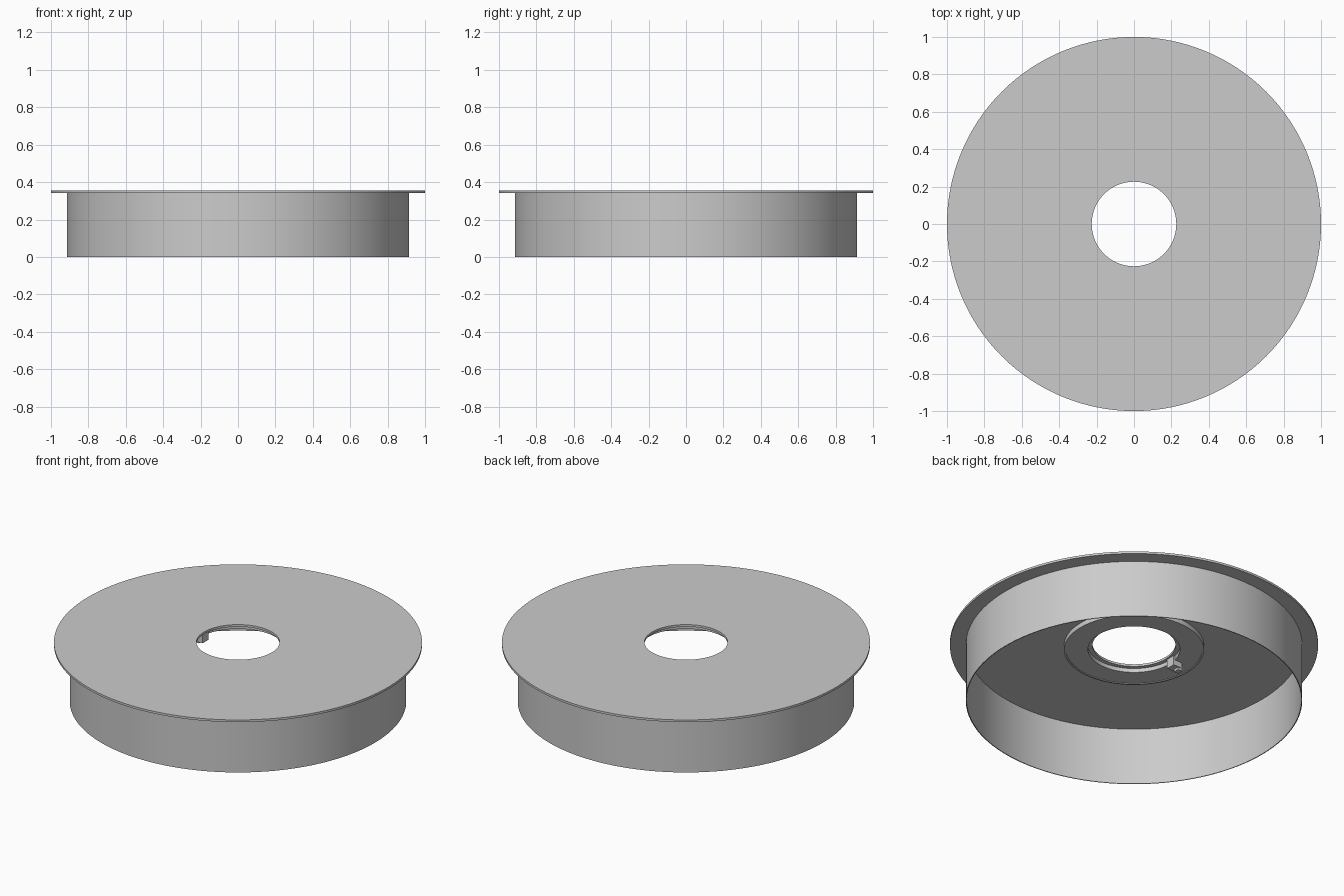
import bpy, bmesh, math

if "Cube" in bpy.data.objects:
    bpy.data.objects.remove(bpy.data.objects["Cube"])

SEGMENTS = 128


def lathe(name, profile):
    """Revolve a closed (radius, z) profile around the z axis."""
    bm = bmesh.new()
    rings = []
    for i in range(SEGMENTS):
        a = 2 * math.pi * i / SEGMENTS
        rings.append([bm.verts.new((r * math.cos(a), r * math.sin(a), z)) for r, z in profile])
    n = len(profile)
    for i in range(SEGMENTS):
        r0, r1 = rings[i], rings[(i + 1) % SEGMENTS]
        for j in range(n):
            k = (j + 1) % n
            bm.faces.new((r0[j], r1[j], r1[k], r0[k]))
    bmesh.ops.recalc_face_normals(bm, faces=bm.faces)
    return finish(name, bm)


def box(name, lo, hi):
    bm = bmesh.new()
    bmesh.ops.create_cube(bm, size=1)
    for v in bm.verts:
        v.co = [lo[i] + (v.co[i] + 0.5) * (hi[i] - lo[i]) for i in range(3)]
    return finish(name, bm)


def finish(name, bm):
    mesh = bpy.data.meshes.new(name)
    bm.to_mesh(mesh)
    bm.free()
    ob = bpy.data.objects.new(name, mesh)
    bpy.context.collection.objects.link(ob)
    bpy.ops.object.select_all(action='DESELECT')
    ob.select_set(True)
    bpy.context.view_layer.objects.active = ob
    bpy.ops.object.shade_smooth_by_angle(angle=math.radians(30))
    return ob


# Lid: flanged top plate with a centre hole and a thin open skirt, one section
lathe("flanged_lid", [
    (0.226, 0.355), (1.0, 0.355), (1.0, 0.342), (0.914, 0.342), (0.914, 0.0),
    (0.909, 0.0), (0.909, 0.342), (0.226, 0.342),
])

# Raised hub ring under the plate, with a shallow rim at its outer edge
lathe("hub_ring", [
    (0.25, 0.342), (0.38, 0.342), (0.38, 0.314), (0.37, 0.314),
    (0.37, 0.318), (0.25, 0.318),
])

# Small latch hanging beside the hole
box("latch_block", (-0.285, 0.0, 0.285), (-0.235, 0.055, 0.342))
box("latch_foot", (-0.30, 0.015, 0.27), (-0.27, 0.05, 0.32))
